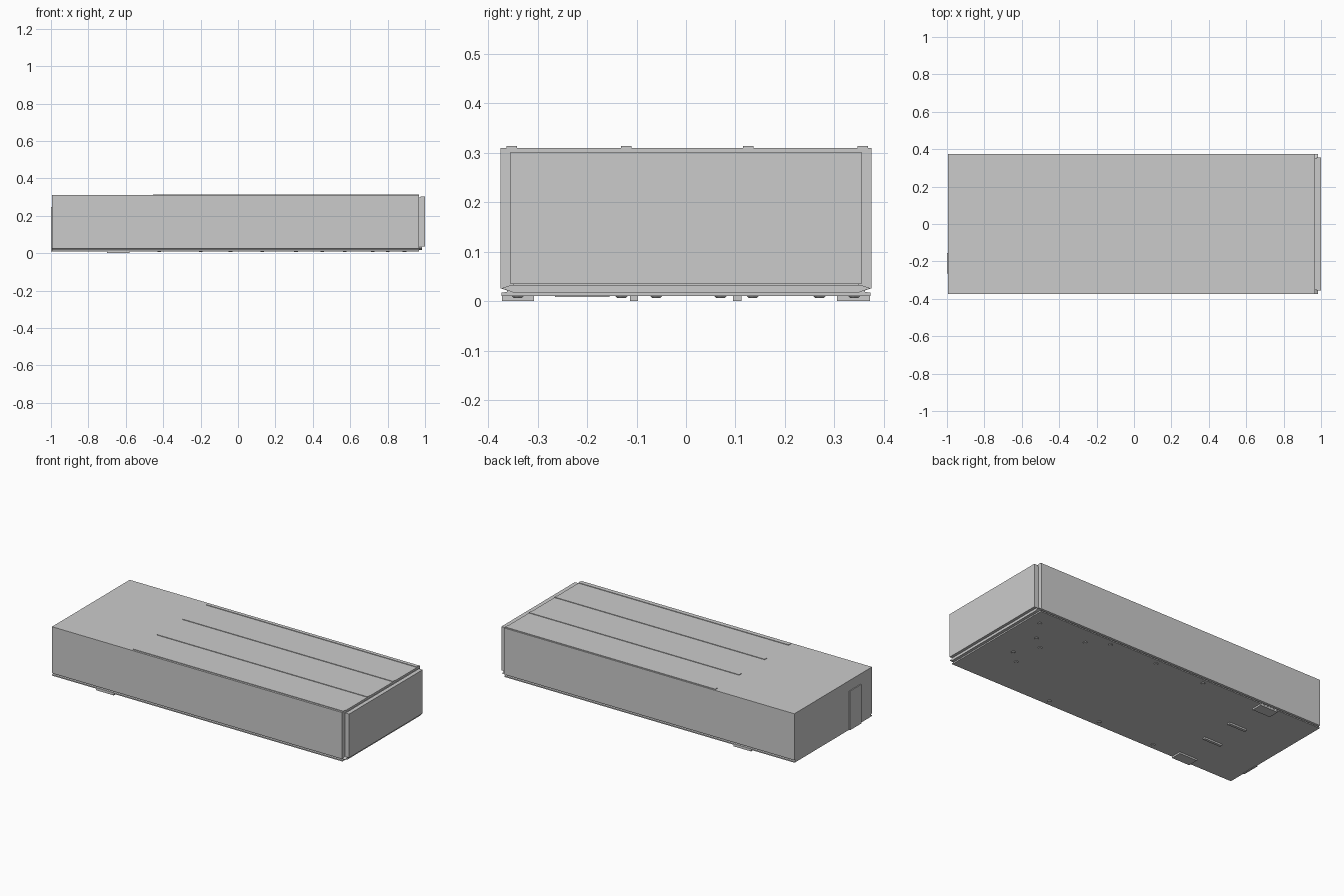
import bpy, bmesh
from mathutils import Matrix

if "Cube" in bpy.data.objects:
    bpy.data.objects.remove(bpy.data.objects["Cube"])


def box(name, x, y, z):
    """Flat-faced box from (min, max) pairs on each axis."""
    bm = bmesh.new()
    bmesh.ops.create_cube(bm, size=1)
    for v in bm.verts:
        v.co = [(a + b) / 2 + c * (b - a) for (a, b), c in zip((x, y, z), v.co)]
    me = bpy.data.meshes.new(name)
    bm.to_mesh(me)
    bm.free()
    ob = bpy.data.objects.new(name, me)
    bpy.context.collection.objects.link(ob)
    return ob


def prism(name, profile, x):
    """Extrude a closed (y, z) profile along x."""
    bm = bmesh.new()
    face = bm.faces.new([bm.verts.new((x[0], y, z)) for y, z in profile])
    ext = bmesh.ops.extrude_face_region(bm, geom=[face])
    bmesh.ops.translate(bm, vec=(x[1] - x[0], 0, 0),
                        verts=[g for g in ext["geom"] if isinstance(g, bmesh.types.BMVert)])
    bmesh.ops.recalc_face_normals(bm, faces=bm.faces)
    me = bpy.data.meshes.new(name)
    bm.to_mesh(me)
    bm.free()
    ob = bpy.data.objects.new(name, me)
    bpy.context.collection.objects.link(ob)
    return ob


# main hull with a shallow shadow groove running above the floor
half = [(0.375, 0.31), (0.375, 0.026), (0.362, 0.022), (0.362, 0.019),
        (0.373, 0.017), (0.373, 0.010)]
profile = half + [(-y, z) for y, z in reversed(half)]
prism("main_body", profile, (-0.995, 0.967))

# recessed neck and end panel
box("end_neck", (0.96, 0.98), (-0.350, 0.350), (0.03, 0.298))
box("end_panel", (0.975, 1.0), (-0.355, 0.355), (0.035, 0.302))

# stepped sill under the end panel
prism("end_sill", [(-0.373, 0.026), (-0.352, 0.033), (0.352, 0.033), (0.373, 0.026),
                   (0.35, 0.018), (-0.35, 0.018)], (0.95, 0.985))

# door plate on the left end
box("end_door", (-1.0, -0.99), (-0.265, -0.155), (0.008, 0.247))

# raised rails along the roof
for i, y in enumerate((-0.352, -0.121, 0.126, 0.357)):
    box(f"roof_rail_{i}", (-0.455, 0.967), (y - 0.0105, y + 0.0105), (0.305, 0.3135))

# foot pads: wide outer pair, narrow inner pair
for i, (a, b) in enumerate(((-0.372, -0.307), (-0.113, -0.097), (0.095, 0.112), (0.305, 0.372))):
    box(f"foot_pad_{i}", (-0.70, -0.58), (a, b), (0.0, 0.015))

# low round studs scattered under the floor
studs = [(-0.42, -0.34), (-0.20, 0.34), (-0.04, -0.34), (0.13, 0.34), (0.31, -0.34), (0.45, 0.34),
         (0.57, 0.27), (0.72, -0.13), (0.80, -0.06), (0.72, 0.07), (0.80, 0.135), (0.89, 0.27)]
for i, (x, y) in enumerate(studs):
    bm = bmesh.new()
    bmesh.ops.create_cone(bm, cap_ends=True, segments=12, radius1=0.008, radius2=0.014,
                          depth=0.006, matrix=Matrix.Translation((x, y, 0.009)))
    me = bpy.data.meshes.new(f"floor_stud_{i}")
    bm.to_mesh(me)
    bm.free()
    bpy.context.collection.objects.link(bpy.data.objects.new(f"floor_stud_{i}", me))
